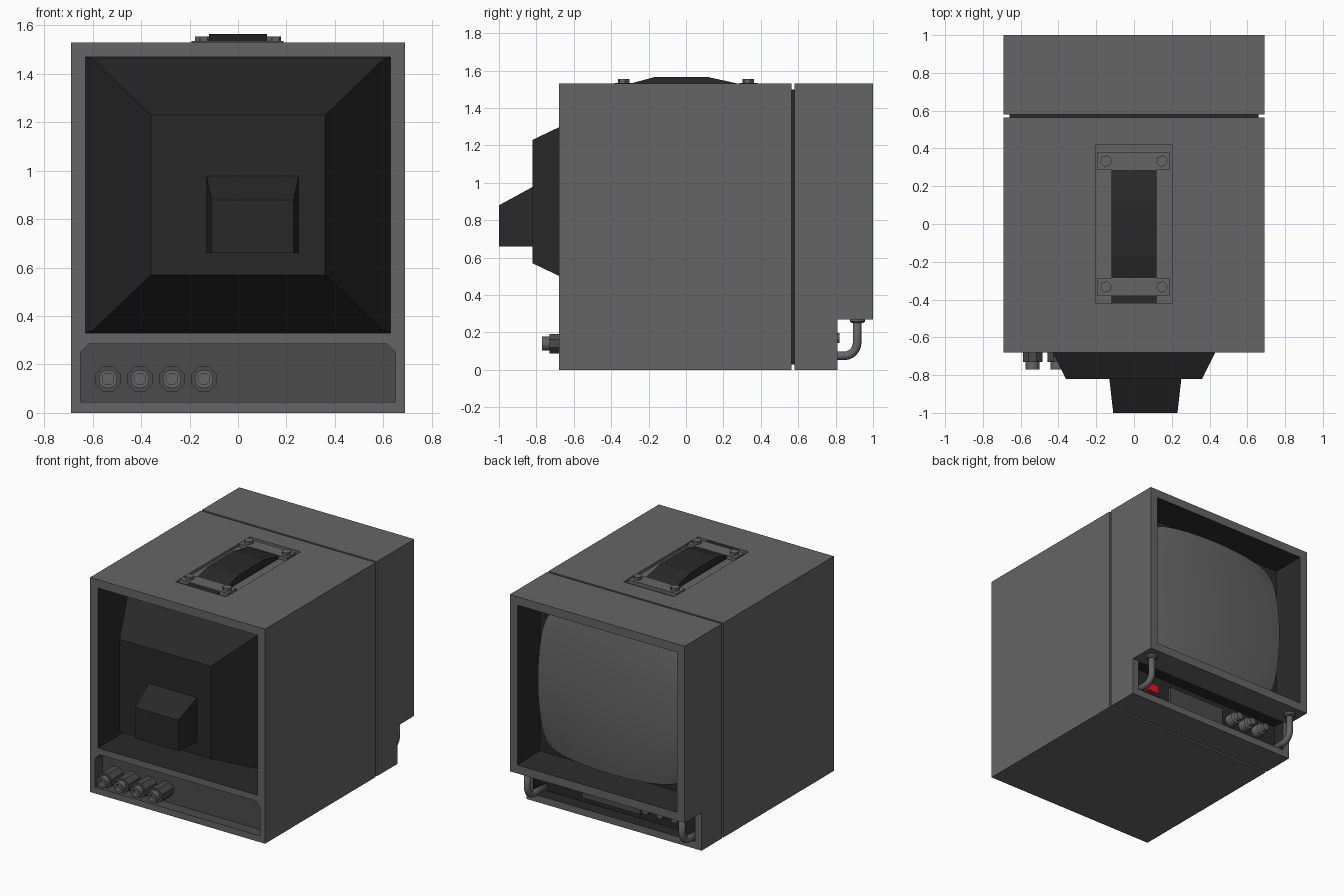
import bpy, bmesh, math
from mathutils import Vector

if "Cube" in bpy.data.objects:
    bpy.data.objects.remove(bpy.data.objects["Cube"])


def material(name, r, g, b):
    m = bpy.data.materials.new(name)
    m.diffuse_color = (r, g, b, 1)
    m.use_nodes = True
    m.node_tree.nodes["Principled BSDF"].inputs["Base Color"].default_value = m.diffuse_color
    return m


GREY = material("casing_grey", 0.13, 0.13, 0.13)
DARK = material("dark_plastic", 0.022, 0.022, 0.022)
PANEL = material("panel_grey", 0.07, 0.07, 0.07)
RED = material("red_plastic", 0.7, 0.01, 0.02)


def finish(name, bm, mat, smooth=False):
    bmesh.ops.recalc_face_normals(bm, faces=bm.faces)
    me = bpy.data.meshes.new(name)
    bm.to_mesh(me)
    bm.free()
    ob = bpy.data.objects.new(name, me)
    bpy.context.collection.objects.link(ob)
    me.materials.append(mat)
    if smooth:
        bpy.ops.object.select_all(action='DESELECT')
        ob.select_set(True)
        bpy.context.view_layer.objects.active = ob
        bpy.ops.object.shade_smooth_by_angle(angle=math.radians(40))
    return ob


def loft(name, loops, mat):
    """Closed solid through equal-length loops of points."""
    bm = bmesh.new()
    rings = [[bm.verts.new(p) for p in loop] for loop in loops]
    n = len(rings[0])
    for a, b in zip(rings, rings[1:]):
        for i in range(n):
            bm.faces.new((a[i], a[(i + 1) % n], b[(i + 1) % n], b[i]))
    bm.faces.new(rings[0])
    bm.faces.new(rings[-1])
    return finish(name, bm, mat)


def rect(y, x0, x1, z0, z1):
    return [(x0, y, z0), (x1, y, z0), (x1, y, z1), (x0, y, z1)]


def box(name, x0, x1, y0, y1, z0, z1, mat):
    return loft(name, [rect(y0, x0, x1, z0, z1), rect(y1, x0, x1, z0, z1)], mat)


def extrude_x(name, yz, x0, x1, mat):
    return loft(name, [[(x, y, z) for y, z in yz] for x in (x0, x1)], mat)


def turned(name, centre, axis, profile, sides, mat):
    """Solid of revolution: profile is (distance along axis, radius)."""
    c, a = Vector(centre), Vector(axis)
    u = a.orthogonal().normalized()
    v = a.cross(u)
    loops = []
    for d, r in profile:
        loops.append([c + a * d + (u * math.cos(t) + v * math.sin(t)) * r
                      for t in (2 * math.pi * (i + 0.5) / sides for i in range(sides))])
    return loft(name, loops, mat)


def cut(target, cutter):
    mod = target.modifiers.new("cut", 'BOOLEAN')
    mod.operation = 'DIFFERENCE'
    mod.solver = 'EXACT'
    mod.material_mode = 'TRANSFER'
    mod.object = cutter
    bpy.context.view_layer.objects.active = target
    bpy.ops.object.modifier_apply(modifier=mod.name)
    bpy.data.objects.remove(cutter)


# Main casing with open rear, connector recess and shallow handle pocket
casing = box("main_casing", -0.69, 0.69, -0.68, 0.565, 0, 1.53, GREY)
cut(casing, box("rear_cut", -0.63, 0.63, -0.8, -0.25, 0.33, 1.47, DARK))
outline = [(-0.65, 0.045), (0.65, 0.045), (0.65, 0.25), (0.615, 0.285),
           (-0.615, 0.285), (-0.65, 0.25)]
cut(casing, loft("panel_cut", [[(x, y, z) for x, z in outline] for y in (-0.8, -0.6)], PANEL))
cut(casing, box("pocket_cut", -0.2, 0.2, -0.42, 0.42, 1.51, 1.6, GREY))

# Seam core between casing and bezel
box("seam_core", -0.66, 0.66, 0.55, 0.6, 0.03, 1.5, DARK)

# Screen bezel, stepped back at the bottom
bezel = extrude_x("screen_bezel", [(0.58, 0), (0.81, 0), (0.81, 0.27), (1, 0.27),
                                   (1, 1.53), (0.58, 1.53)], -0.69, 0.69, GREY)
cut(bezel, loft("screen_cut", [rect(1.02, -0.633, 0.633, 0.327, 1.473),
                               rect(0.79, -0.6, 0.6, 0.36, 1.44)], DARK))
cut(bezel, box("control_cut", -0.64, 0.64, 0.72, 0.9, 0.05, 0.27, DARK))

# Bulging tube face with bowed edges and rounded corners
bm = bmesh.new()
N = 28
grid = []
for j in range(N + 1):
    row = []
    for i in range(N + 1):
        u, v = 2 * i / N - 1, 2 * j / N - 1
        k = 1 - 0.05 * (u * v) ** 6
        x = 0.57 * u * (1 - 0.06 * v * v) * k
        z = 0.52 * v * (1 - 0.06 * u * u) * k
        row.append(bm.verts.new((x, 0.895 - 0.04 * (u * u + v * v), 0.9 + z)))
    grid.append(row)
for j in range(N):
    for i in range(N):
        bm.faces.new((grid[j][i], grid[j][i + 1], grid[j + 1][i + 1], grid[j + 1][i]))
edge = [e for e in bm.edges if e.is_boundary]
ext = bmesh.ops.extrude_edge_only(bm, edges=edge)
for w in ext["geom"]:
    if isinstance(w, bmesh.types.BMVert):
        w.co.y = 0.785
finish("tube_screen", bm, GREY, smooth=True)

# Rear tube housing and offset neck cover
loft("tube_housing", [rect(-0.27, -0.63, 0.63, 0.33, 1.47),
                      rect(-0.34, -0.6, 0.6, 0.34, 1.46),
                      rect(-0.82, -0.36, 0.36, 0.57, 1.23)], DARK)
loft("neck_cover", [rect(-0.78, -0.135, 0.255, 0.66, 1.0),
                    rect(-1.0, -0.11, 0.23, 0.66, 0.88)], DARK)

# Rear connectors: octagonal nut with hollow barrel
for i in range(4):
    c = (-0.537 + 0.132 * i, -0.6, 0.14)
    turned("connector_nut", c, (0, -1, 0), [(0, 0.056), (0.13, 0.056)], 8, PANEL)
    turned("connector_barrel", c, (0, -1, 0), [(0.12, 0.038), (0.17, 0.038), (0.17, 0.024),
                                               (0.14, 0.024)], 16, GREY)

# Carry strap, end plates and hex bolts
extrude_x("carry_strap", [(-0.42, 1.51), (-0.42, 1.525), (-0.3, 1.53), (-0.17, 1.565),
                          (0.12, 1.565), (0.28, 1.53), (0.38, 1.525), (0.38, 1.51)],
          -0.12, 0.12, DARK)
for s in (-1, 1):
    y = 0.333 * s
    box("strap_plate", -0.193, 0.187, y - 0.048, y + 0.048, 1.5, 1.535, GREY)
    for x in (-0.148, 0.148):
        turned("strap_bolt", (x, y, 1.53), (0, 0, 1), [(0, 0.031), (0.025, 0.031)], 6, GREY)

# Bent guard tubes with flanges below the bezel
for s in (-1, 1):
    x = 0.61 * s
    path = [(0.70, 0.075), (0.845, 0.075)]
    path += [(0.845 + 0.07 * math.sin(t), 0.145 - 0.07 * math.cos(t))
             for t in (math.pi / 2 * k / 6 for k in range(1, 7))]
    path += [(0.915, 0.275)]
    loops = []
    for k, (y, z) in enumerate(path):
        a, b = path[max(k - 1, 0)], path[min(k + 1, len(path) - 1)]
        t = Vector((0, b[0] - a[0], b[1] - a[1])).normalized()
        n = Vector((1, 0, 0)).cross(t)
        loops.append([Vector((x, y, z)) + 0.023 * (Vector((math.cos(q), 0, 0)) + n * math.sin(q))
                      for q in (2 * math.pi * m / 12 for m in range(12))])
    tube = loft("guard_tube", loops, GREY)
    tube.data.shade_smooth()
    turned("guard_flange", (x, 0.917, 0.25), (0, 0, 1), [(0, 0.03), (0.008, 0.04), (0.025, 0.04)],
           12, GREY)

# Front controls: red switch, flap and three knobs
box("switch_frame", 0.395, 0.515, 0.71, 0.735, 0.115, 0.195, PANEL)
box("power_switch", 0.41, 0.5, 0.73, 0.75, 0.125, 0.185, RED)
box("control_flap", -0.16, 0.3, 0.71, 0.745, 0.09, 0.22, PANEL)
for i in range(3):
    turned("control_knob", (-0.25 - 0.115 * i, 0.71, 0.17), (0, 1, 0),
           [(0, 0.045), (0.07, 0.042), (0.08, 0.03), (0.11, 0.026)], 14, GREY)
